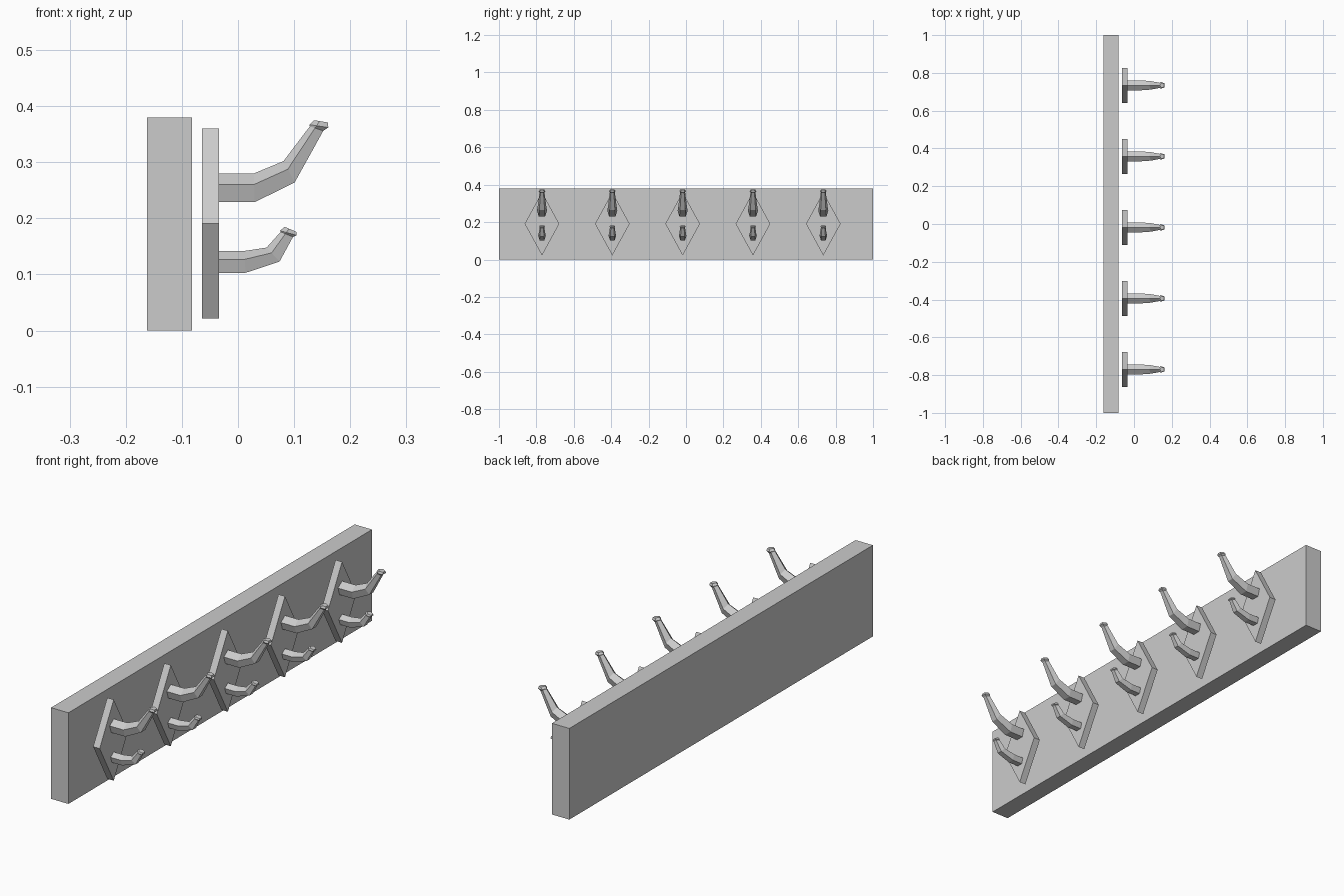
import bpy

if "Cube" in bpy.data.objects:
    bpy.data.objects.remove(bpy.data.objects["Cube"])

def make(name, verts, faces):
    me = bpy.data.meshes.new(name)
    me.from_pydata(verts, [], faces)
    ob = bpy.data.objects.new(name, me)
    bpy.context.collection.objects.link(ob)
    return ob

def loft(name, rings):
    """Skin a list of equal rings and cap both ends."""
    n = len(rings[0])
    verts = [v for r in rings for v in r]
    faces = [tuple(range(n))[::-1],
             tuple(range((len(rings) - 1) * n, len(rings) * n))]
    for k in range(len(rings) - 1):
        for i in range(n):
            j = (i + 1) % n
            faces.append((k * n + i, k * n + j, (k + 1) * n + j, (k + 1) * n + i))
    return make(name, verts, faces)

def pentagon(y, ax, az, bx, bz):
    """Five-sided section from its top apex (a) to its flat bottom (b)."""
    r = ((ax - bx) ** 2 + (az - bz) ** 2) ** 0.5 / 1.809
    def p(t, w):
        return (ax + (bx - ax) * t, y + w * r, az + (bz - az) * t)
    return [p(0, 0), p(0.382, 0.951), p(1, 0.588), p(1, -0.588), p(0.382, -0.951)][::-1]

# Hook sections: apex x, z then bottom x, z
UPPER = [(-0.034, 0.28, -0.034, 0.229), (0.028, 0.28, 0.03, 0.229),
         (0.081, 0.302, 0.101, 0.264), (0.128, 0.364, 0.152, 0.356),
         (0.1275, 0.367, 0.161, 0.362), (0.136, 0.375, 0.16, 0.371)]
LOWER = [(-0.034, 0.142, -0.034, 0.103), (0.0116, 0.142, 0.0134, 0.103),
         (0.051, 0.148, 0.074, 0.123), (0.076, 0.176, 0.098, 0.167),
         (0.075, 0.178, 0.104, 0.170), (0.083, 0.185, 0.104, 0.176)]

# Back board
bpy.ops.mesh.primitive_cube_add(size=1, location=(-0.122, 0, 0.19))
board = bpy.context.object
board.name = "back_board"
board.scale = (0.08, 2, 0.38)

for i in range(5):
    y = -0.77 + 0.376 * i
    # Diamond mounting plate
    loft(f"diamond_plate_{i}", [[(x, y, 0.022), (x, y + 0.0925, 0.191),
                                 (x, y, 0.36), (x, y - 0.0925, 0.191)]
                                for x in (-0.064, -0.034)])
    # Long upper and short lower hooks
    for name, path in (("upper_hook", UPPER), ("lower_hook", LOWER)):
        loft(f"{name}_{i}", [pentagon(y, *s) for s in path][::1])

# Consistent outward normals
import bmesh
for ob in bpy.context.collection.objects:
    bm = bmesh.new()
    bm.from_mesh(ob.data)
    bmesh.ops.recalc_face_normals(bm, faces=bm.faces)
    bm.to_mesh(ob.data)
    bm.free()
